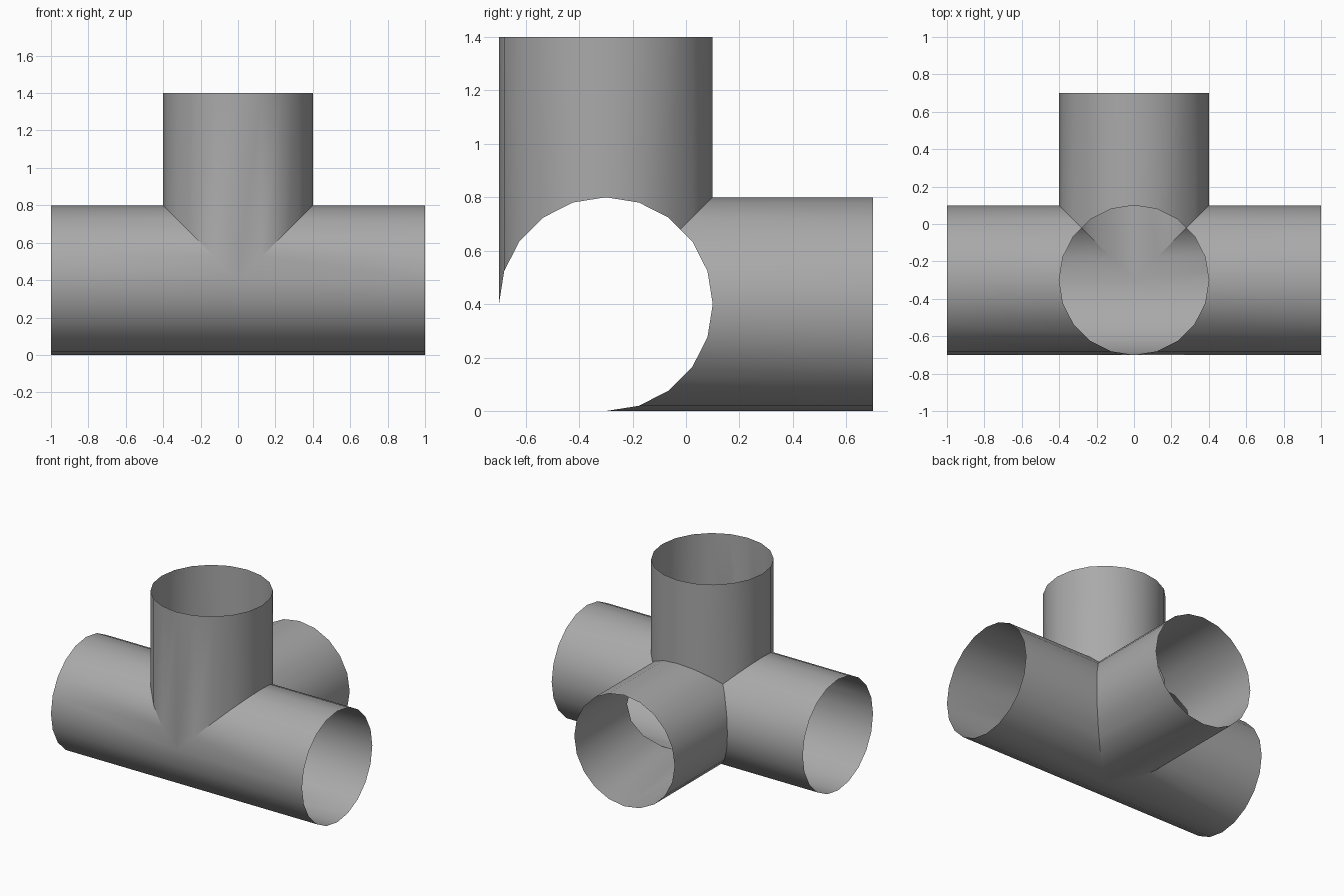
import bpy, bmesh, math
from mathutils import Vector

cube = bpy.data.objects.get("Cube")
if cube:
    bpy.data.objects.remove(cube, do_unlink=True)

RADIUS, LENGTH, SIDES = 0.4, 1.0, 20
CENTRE = Vector((0, -0.3, 0.4))
ARMS = [Vector(d) for d in ((1, 0, 0), (-1, 0, 0), (0, 1, 0), (0, 0, 1))]

# Grey material
grey = bpy.data.materials.new("grey")
grey.use_nodes = True
colour = (0.4, 0.4, 0.4, 1)
grey.diffuse_color = colour
grey.node_tree.nodes["Principled BSDF"].inputs["Base Color"].default_value = colour


def ring(axis):
    """Circle around an arm, with extra points where the mitres cross a facet."""
    u = Vector((axis.y, axis.z, axis.x))
    v = axis.cross(u)
    points = [RADIUS * (u * math.cos(a) + v * math.sin(a))
              for a in (math.tau * i / SIDES for i in range(SIDES))]
    result = []
    for i, p in enumerate(points):
        q = points[(i + 1) % SIDES]
        result.append(p)
        if i % (SIDES // 4) == SIDES // 8:
            result.append((p + q) / 2)
    return result


def add_arm(bm, axis):
    """Open tube, mitred against the other arms."""
    others = [d for d in ARMS if d != axis]
    pairs = []
    for p in ring(axis):
        start = max(p.dot(d) for d in others)
        pairs.append((bm.verts.new(p + axis * start), bm.verts.new(p + axis * LENGTH)))
    for i, (a, b) in enumerate(pairs):
        c, d = pairs[(i + 1) % len(pairs)]
        face = bm.faces.new((a, c, d, b))
        face.normal_update()
        middle = face.calc_center_median()
        if face.normal.dot(middle - axis * middle.dot(axis)) < 0:
            face.normal_flip()


# Four-way thin-walled pipe junction
bm = bmesh.new()
for arm in ARMS:
    add_arm(bm, arm)
bmesh.ops.remove_doubles(bm, verts=bm.verts, dist=0.0005)
mesh = bpy.data.meshes.new("pipe_junction")
bm.to_mesh(mesh)
bm.free()
mesh.materials.append(grey)
junction = bpy.data.objects.new("pipe_junction", mesh)
junction.location = CENTRE
bpy.context.collection.objects.link(junction)

# Smooth tubes with sharp mitres
bpy.ops.object.select_all(action='DESELECT')
junction.select_set(True)
bpy.context.view_layer.objects.active = junction
bpy.ops.object.shade_smooth_by_angle(angle=math.radians(30))
